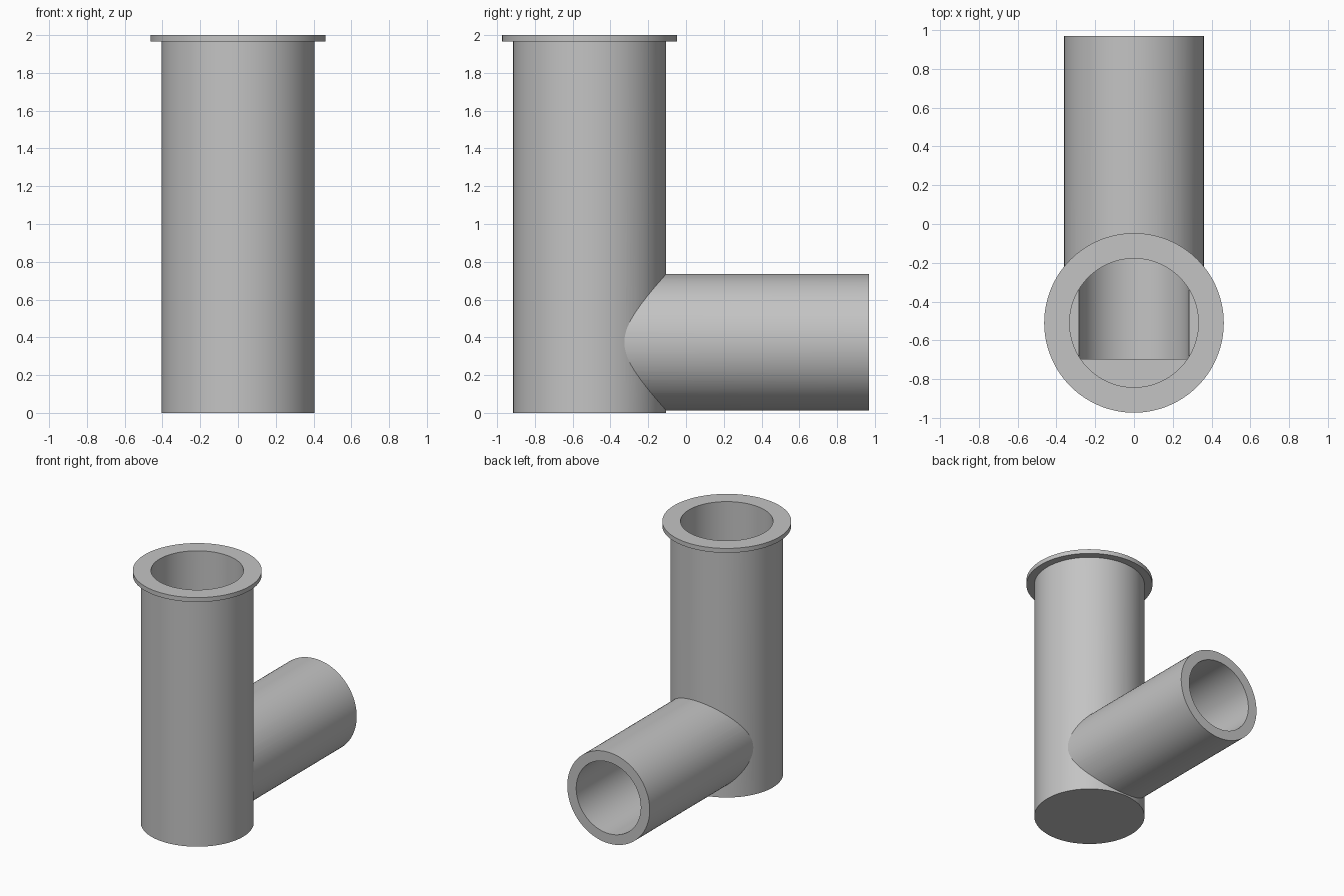
import bpy
import math

cube = bpy.data.objects.get("Cube")
if cube:
    bpy.data.objects.remove(cube, do_unlink=True)

PIPE_Y = -0.51      # axis of the upright pipe
BRANCH_Z = 0.374    # axis of the side branch

grey = bpy.data.materials.new("plain grey")
grey.use_nodes = True
colour = (0.55, 0.55, 0.55, 1)
grey.diffuse_color = colour
grey.node_tree.nodes["Principled BSDF"].inputs["Base Color"].default_value = colour


def cylinder(name, radius, start, end, upright=True):
    """Solid cylinder along z (upright) or along y (branch)."""
    mid = (start + end) / 2
    bpy.ops.mesh.primitive_cylinder_add(
        vertices=128, radius=radius, depth=end - start,
        location=(0, PIPE_Y, mid) if upright else (0, mid, BRANCH_Z),
        rotation=(0, 0, 0) if upright else (math.pi / 2, 0, 0))
    obj = bpy.context.object
    obj.name = name
    obj.data.materials.append(grey)
    return obj


def combine(target, tool, operation):
    """Apply a boolean and discard the tool."""
    mod = target.modifiers.new(operation.lower(), "BOOLEAN")
    mod.operation = operation
    mod.solver = "EXACT"
    mod.object = tool
    bpy.context.view_layer.objects.active = target
    bpy.ops.object.modifier_apply(modifier=mod.name)
    bpy.data.objects.remove(tool, do_unlink=True)


# Outer body: upright pipe, rim flange and side branch
pipe = cylinder("pipe_fitting", 0.405, 0, 1.98)
combine(pipe, cylinder("flange", 0.463, 1.965, 2), "UNION")
combine(pipe, cylinder("branch", 0.361, PIPE_Y, 0.97, upright=False), "UNION")

# Bores: blind hole from the top, side hole running into it
combine(pipe, cylinder("upright_bore", 0.332, BRANCH_Z, 2.1), "DIFFERENCE")
combine(pipe, cylinder("branch_bore", 0.283, -0.695, 1.1, upright=False), "DIFFERENCE")

# Smooth walls with crisp rims
bpy.ops.object.select_all(action="DESELECT")
pipe.select_set(True)
bpy.context.view_layer.objects.active = pipe
bpy.ops.object.shade_smooth_by_angle(angle=math.radians(25))
